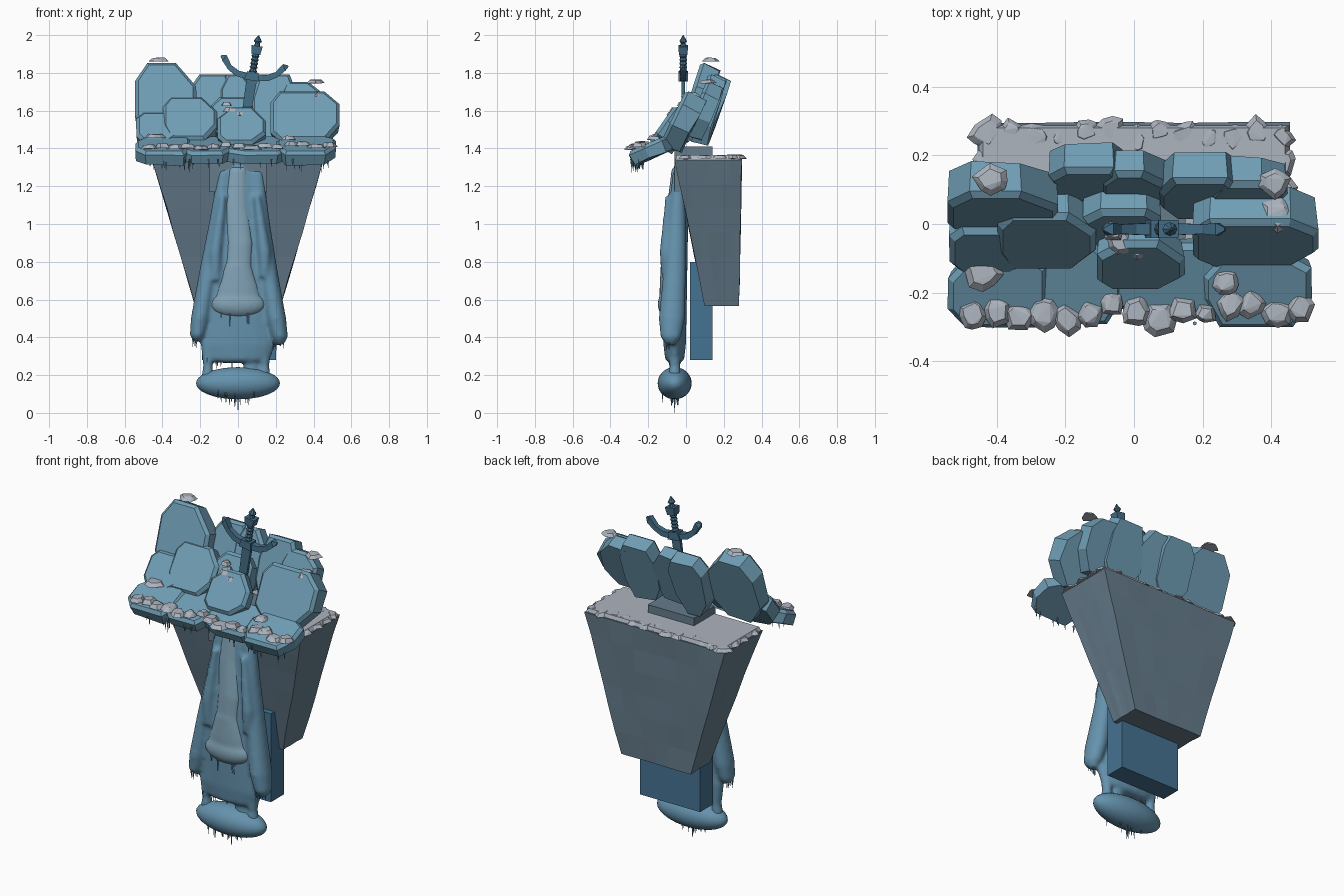
import bpy, bmesh, random
from math import sin, cos, pi, radians
from mathutils import Vector, Matrix

if "Cube" in bpy.data.objects:
    bpy.data.objects.remove(bpy.data.objects["Cube"])
random.seed(7)
R = random.uniform

def mat(name, c):
    m = bpy.data.materials.new(name)
    m.diffuse_color = (*c, 1)
    m.use_nodes = True
    m.node_tree.nodes["Principled BSDF"].inputs["Base Color"].default_value = m.diffuse_color
    return m
ICE = mat("ice", (0.13, 0.29, 0.42))
SLAB = mat("blue_rock", (0.16, 0.34, 0.46))
STONE = mat("dark_stone", (0.13, 0.20, 0.26))
DEEP = mat("deep_blue", (0.06, 0.17, 0.29))
SNOW = mat("snow", (0.42, 0.46, 0.52))
STEEL = mat("cold_steel", (0.06, 0.16, 0.25))

def finish(bm, name, m, smooth=None):
    bmesh.ops.recalc_face_normals(bm, faces=bm.faces)
    me = bpy.data.meshes.new(name)
    bm.to_mesh(me)
    bm.free()
    ob = bpy.data.objects.new(name, me)
    bpy.context.collection.objects.link(ob)
    me.materials.append(m)
    if smooth:
        bpy.ops.object.select_all(action='DESELECT')
        bpy.context.view_layer.objects.active = ob
        ob.select_set(True)
        bpy.ops.object.shade_smooth_by_angle(angle=radians(smooth))
    return ob

def box(bm, bottom, top):
    # each end: x0, x1, y0, y1, z
    rings = []
    for x0, x1, y0, y1, z in (bottom, top):
        rings.append([bm.verts.new(p) for p in ((x0, y0, z), (x1, y0, z), (x1, y1, z), (x0, y1, z))])
    a, b = rings
    bm.faces.new(a[::-1])
    bm.faces.new(b)
    for i in range(4):
        bm.faces.new((a[i], a[(i+1) % 4], b[(i+1) % 4], b[i]))

def loft(bm, secs, n=18):
    # sections: x, y, z, rx, ry
    rings = [[bm.verts.new((x + rx*cos(2*pi*i/n), y + ry*sin(2*pi*i/n), z)) for i in range(n)]
             for x, y, z, rx, ry in secs]
    for a, b in zip(rings, rings[1:]):
        for i in range(n):
            bm.faces.new((a[i], a[(i+1) % n], b[(i+1) % n], b[i]))
    bm.faces.new(rings[0])
    bm.faces.new(rings[-1])

def chunk(bm, c, r, h):
    vs = []
    for i in range(8):
        a, k = 2*pi*i/8 + R(-.3, .3), R(.75, 1.15)
        for s, z in ((1, -.3), (.65, 1)):
            vs.append(bm.verts.new((c[0] + r*k*s*cos(a), c[1] + r*k*s*sin(a), c[2] + h*z*R(.6, 1))))
    res = bmesh.ops.convex_hull(bm, input=vs)
    bmesh.ops.delete(bm, geom=[v for v in res["geom_interior"] if isinstance(v, bmesh.types.BMVert)], context='VERTS')

def icicle(bm, x, y, z, length, r):
    bmesh.ops.create_cone(bm, cap_ends=True, segments=6, radius1=0.0008, radius2=r, depth=length,
                          matrix=Matrix.Translation((x, y, z - length/2)))

def slab(name, x0, x1, z0, z1, yb, yt, th):
    # leaning slab with chopped corners, described by its front-view box and lean in y
    w, h = x1 - x0, z1 - z0
    pts = []
    for cx, cz, sx, sz, flip in ((x0, z0, 1, 1, 0), (x1, z0, -1, 1, 1), (x1, z1, -1, -1, 0), (x0, z1, 1, -1, 1)):
        p = [(cx, cz + sz*h*R(.15, .38)), (cx + sx*w*R(.12, .36), cz)]
        pts += p[::-1] if flip else p
    back = Vector((0, h, yb - yt)).normalized()*th
    bm = bmesh.new()
    f = [bm.verts.new((x, yb + (yt - yb)*(z - z0)/h, z)) for x, z in pts]
    mid = Vector(((x0+x1)/2, (yb+yt)/2, (z0+z1)/2))
    b = [bm.verts.new(mid + (v.co - mid)*R(.9, .98) + back*R(.9, 1.05)) for v in f]
    front = bm.faces.new(f)
    bm.faces.new(b[::-1])
    for i in range(8):
        bm.faces.new((f[i], f[(i+1) % 8], b[(i+1) % 8], b[i]))
    bmesh.ops.bevel(bm, geom=list(front.edges), offset=0.018, segments=1, affect='EDGES')
    finish(bm, name, SLAB)

# tapered stone block with subtle chipped edges
bm = bmesh.new()
box(bm, (-.225, .225, .10, .28, .565), (-.455, .455, -.06, .295, 1.345))
bmesh.ops.subdivide_edges(bm, edges=bm.edges[:], cuts=5, use_grid_fill=True)
for v in bm.verts:
    v.co += Vector((R(-1, 1), R(-1, 1), 0))*0.003
finish(bm, "tapered_block", STONE)

# core box under the block and grey bracket on top
bm = bmesh.new()
box(bm, (-.19, .20, .02, .14, .28), (-.19, .20, .02, .14, .80))
finish(bm, "core_box", DEEP)
bm = bmesh.new()
box(bm, (-.15, .15, -.06, .14, 1.17), (-.15, .15, -.06, .14, 1.41))
finish(bm, "bracket", STONE)

# frozen drapery: overlapping lofts fused by remeshing
bm = bmesh.new()
loft(bm, [(0, -.02, 1.33, .09, .04), (.01, -.03, 1.2, .11, .05), (0, -.05, .9, .14, .06),
          (0, -.06, .6, .18, .065), (0, -.06, .36, .2, .06), (0, -.06, .28, .17, .05), (0, -.06, .265, .1, .03)])
loft(bm, [(-.07, -.04, 1.28, .035, .03), (-.11, -.05, 1.0, .045, .05), (-.155, -.06, .75, .05, .06),
          (-.2, -.07, .5, .05, .065), (-.215, -.075, .41, .04, .05), (-.215, -.075, .38, .02, .025)])
loft(bm, [(.1, -.04, 1.28, .035, .03), (.125, -.05, 1.0, .045, .05), (.16, -.06, .75, .05, .06),
          (.2, -.075, .5, .055, .07), (.22, -.08, .4, .045, .055), (.22, -.08, .36, .02, .025)])
loft(bm, [(-.08, -.08, 1.15, .02, .03), (-.12, -.1, .85, .035, .04), (-.12, -.1, .7, .03, .03)])
loft(bm, [(.1, -.08, 1.15, .02, .03), (.14, -.1, .85, .035, .04), (.14, -.1, .72, .03, .03)])
for x, r in ((-.16, .025), (.07, .04), (.14, .025)):
    loft(bm, [(x, -.06, .38, r*1.6, .035), (x, -.06, .25, r, .028), (x, -.06, .16, r*1.5, .035)])
drape = finish(bm, "ice_drapery", ICE)

# rounded frozen blob at the foot
bm = bmesh.new()
bmesh.ops.create_uvsphere(bm, u_segments=32, v_segments=18, radius=1,
                          matrix=Matrix.Translation((0, -.06, .157)) @ Matrix.Diagonal((.222, .09, .085, 1)))
finish(bm, "foot_blob", ICE, 60)

# paler central tongue with rounded end
bm = bmesh.new()
loft(bm, [(0, -.05, 1.3, .05, .025), (-.01, -.07, 1.1, .065, .03), (.01, -.09, .9, .07, .035), (0, -.095, .72, .075, .04)])
bmesh.ops.create_uvsphere(bm, u_segments=28, v_segments=16, radius=1,
                          matrix=Matrix.Translation((0, -.09, .575)) @ Matrix.Diagonal((.148, .06, .075, 1)))
loft(bm, [(0, -.095, .78, .075, .04), (0, -.095, .66, .11, .045), (0, -.09, .57, .13, .05)])
tongue = finish(bm, "ice_tongue", mat("pale_ice", (.22, .36, .46)))
for ob in (drape, tongue):
    r = ob.modifiers.new("fuse", 'REMESH')
    r.mode, r.voxel_size, r.use_smooth_shade = 'VOXEL', 0.011, True
    s = ob.modifiers.new("melt", 'SMOOTH')
    s.factor, s.iterations = 0.5, 6

# leaning slabs: x0, x1, z0, z1, y bottom, y top, thickness
ROWS = {
    "back_slab": [(-.545, -.22, 1.46, 1.86, -.05, .08, .11), (-.25, -.03, 1.44, 1.80, .02, .15, .1),
                  (-.1, .1, 1.48, 1.80, .03, .14, .09), (.07, .31, 1.44, 1.80, .01, .12, .1),
                  (.22, .45, 1.47, 1.76, -.01, .11, .1)],
    "middle_slab": [(.17, .54, 1.42, 1.71, -.14, .0, .12), (-.40, -.11, 1.45, 1.68, -.14, .02, .1),
                    (-.54, -.28, 1.43, 1.60, -.16, -.02, .1), (-.15, .08, 1.47, 1.68, -.08, .03, .1),
                    (-.11, .15, 1.43, 1.63, -.2, -.06, .08)],
    "lip_slab": [(-.545, -.25, 1.38, 1.48, -.31, -.08, .08), (-.31, -.03, 1.38, 1.47, -.30, -.06, .07),
                 (-.09, .26, 1.38, 1.47, -.28, -.06, .07), (.2, .52, 1.38, 1.48, -.31, -.08, .08)]}
for name, rows in ROWS.items():
    for row in rows:
        slab(name, *row)

# snow cap on the block, with chunks along its edges
bm = bmesh.new()
box(bm, (-.455, .455, -.055, .29, 1.34), (-.44, .44, -.05, .28, 1.365))
for i in range(13):
    chunk(bm, (-.43 + i*.072, R(.25, .275), 1.35), R(.035, .055), .018)
for s in (-1, 1):
    for y in (0, .1, .18):
        chunk(bm, (s*.43, y, 1.35), .045, .015)
finish(bm, "block_snow", SNOW)

# snow on the lip and slab tips
bm = bmesh.new()
for i in range(15):
    y = R(-.28, -.22)
    chunk(bm, (-.47 + i*.068, y, 1.385 + (y + .31)*.42), R(.03, .055), .02)
for x, y, z, r in ((-.42, .13, 1.865, .05), (.42, .03, 1.68, .05), (.41, .12, 1.75, .045), (-.44, -.14, 1.46, .06),
                   (-.04, -.05, 1.60, .045), (.01, -.07, 1.58, .035), (-.06, -.02, 1.63, .03), (.27, -.17, 1.45, .04)):
    chunk(bm, (x, y, z), r, .018)
finish(bm, "slab_snow", SNOW)

# icicles under lip, drapery and blobs
bm = bmesh.new()
for i in range(34):
    icicle(bm, R(-.5, .48), R(-.29, -.22), 1.345, R(.03, .075), .006)
for x0, x1, y, z, n in ((-.25, -.18, -.08, .41, 8), (.18, .26, -.08, .4, 9), (-.18, .18, -.06, .29, 12),
                        (-.1, .1, -.1, .53, 8)):
    for i in range(n):
        icicle(bm, R(x0, x1), y + R(-.03, .02), z, R(.03, .075), .006)
for i in range(11):
    x = R(-.12, .12)
    icicle(bm, x, R(-.08, -.04), .1, R(.04, .07), .006)
icicle(bm, 0, -.06, .1, .1, .006)
for i in range(5):
    icicle(bm, R(-.14, .1), -.125, .13, R(.04, .08), .005)
finish(bm, "icicles", ICE)

# sword: built upright around its guard, then tilted into the rocks
bm = bmesh.new()
box(bm, (-.022, .022, -.007, .007, -.28), (-.028, .028, -.009, .009, 0))
box(bm, (-.04, .04, -.026, .026, -.02), (-.03, .03, -.026, .026, .025))
for s in (-1, 1):  # curved guard arms
    arm = [(.03, 0), (.08, .005), (.125, .03), (.16, .075), (.18, .085)]
    ws = (.018, .016, .014, .018, .004)
    rings = [[bm.verts.new((s*x + s*a*w*.5, b*w, z - a*w*.9)) for a, b in ((1, 1), (1, -1), (-1, -1), (-1, 1))]
             for (x, z), w in zip(arm, ws)]
    for p, q in zip(rings, rings[1:]):
        for i in range(4):
            bm.faces.new((p[i], p[(i+1) % 4], q[(i+1) % 4], q[i]))
    bm.faces.new(rings[0])
    bm.faces.new(rings[-1])
grip = [(0, 0, .02, .018, .018)]
for i in range(5):  # ribbed grip
    grip += [(0, 0, .03 + i*.02, .021, .021), (0, 0, .042 + i*.02, .015, .015)]
loft(bm, grip, 8)
box(bm, (-.024, .024, -.022, .022, .12), (-.03, .03, -.026, .026, .165))
loft(bm, [(0, 0, .165, .016, .016), (0, 0, .18, .012, .012), (0, 0, .19, .022, .02), (0, 0, .222, .002, .002)], 8)
bm.transform(Matrix.Translation((.075, -.015, 1.78)) @ Matrix.Rotation(radians(9), 4, 'Y'))
finish(bm, "sword", STEEL)
